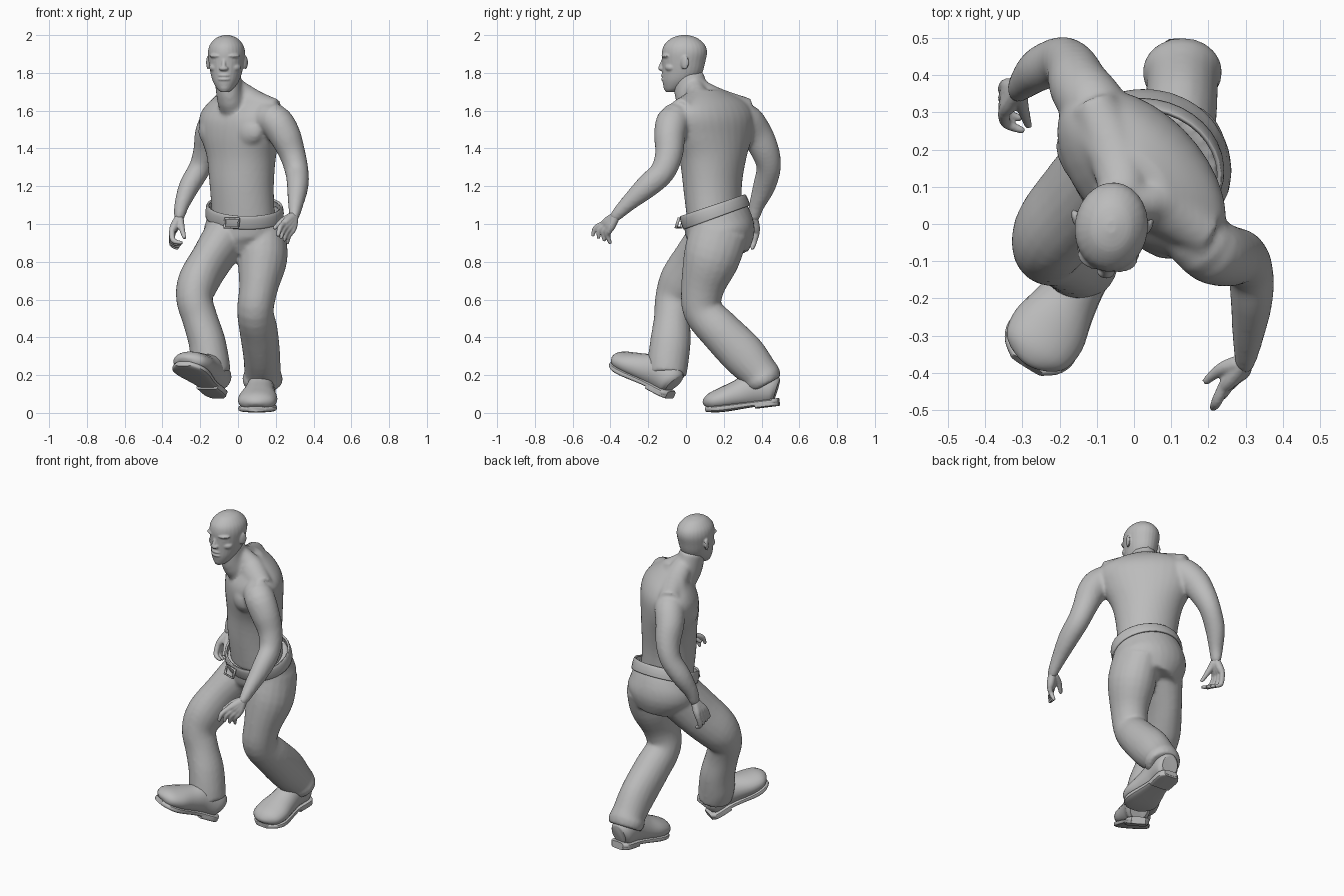
import bpy, bmesh, math
from mathutils import Vector, Matrix

if "Cube" in bpy.data.objects:
    bpy.data.objects.remove(bpy.data.objects["Cube"])

GREY = (0.5, 0.5, 0.5, 1)
mat = bpy.data.materials.new("plain grey")
mat.use_nodes = True
mat.diffuse_color = GREY
mat.node_tree.nodes["Principled BSDF"].inputs["Base Color"].default_value = GREY


def spline(rows, steps):
    """Catmull-Rom through rows of equal length."""
    out = []
    rows = [Vector(r) for r in rows]
    for i in range(len(rows) - 1):
        a, b, c, d = rows[max(i - 1, 0)], rows[i], rows[i + 1], rows[min(i + 2, len(rows) - 1)]
        for s in range(steps):
            t = s / steps
            out.append(b + (c - a) * (t / 2) + (a * 2 - b * 5 + c * 4 - d) * (t * t / 2)
                       + (b * 3 - a - c * 3 + d) * (t ** 3 / 2))
    return out + [rows[-1]]


def loft(bm, rows, segs=20, steps=4, level=False, caps=True, power=1.0, floor=None):
    """Skin oval rings: x, y, z, half width, half depth, optional yaw in degrees."""
    rows = spline([tuple(r) + (0,) * (6 - len(r)) for r in rows], steps)
    pts = [Vector(r[:3]) for r in rows]
    rings = []
    for i, r in enumerate(rows):
        t = Vector((0, 0, 1)) if level else (pts[min(i + 1, len(pts) - 1)] - pts[max(i - 1, 0)]).normalized()
        yaw = math.radians(r[5])
        u = Vector((math.cos(yaw), math.sin(yaw), 0))
        u = (u - t * u.dot(t)).normalized()
        v = t.cross(u)
        ring = []
        for k in range(segs):
            c, s = math.cos(math.tau * k / segs), math.sin(math.tau * k / segs)
            c, s = math.copysign(abs(c) ** power, c), math.copysign(abs(s) ** power, s)
            p = pts[i] + u * (c * r[3]) + v * (s * r[4])
            if floor is not None:
                p.z = max(p.z, floor)
            ring.append(bm.verts.new(p))
        rings.append(ring)
    for lo, hi in zip(rings, rings[1:]):
        for k in range(segs):
            n = (k + 1) % segs
            bm.faces.new((lo[k], lo[n], hi[n], hi[k]))
    if caps:
        bm.faces.new(rings[0])
        bm.faces.new(rings[-1])


def blob(bm, loc, size, yaw=0):
    m = Matrix.Translation(loc) @ Matrix.Rotation(math.radians(yaw), 4, 'Z') @ Matrix.Diagonal((*size, 1))
    bmesh.ops.create_uvsphere(bm, u_segments=16, v_segments=10, radius=1, matrix=m)


def finish(bm, name, voxel=0, smooth=0, matrix=Matrix()):
    bmesh.ops.recalc_face_normals(bm, faces=bm.faces)
    me = bpy.data.meshes.new(name)
    bm.to_mesh(me)
    bm.free()
    me.materials.append(mat)
    ob = bpy.data.objects.new(name, me)
    ob.matrix_world = matrix
    bpy.context.collection.objects.link(ob)
    bpy.ops.object.select_all(action='DESELECT')
    bpy.context.view_layer.objects.active = ob
    ob.select_set(True)
    bpy.ops.object.shade_smooth_by_angle(angle=math.radians(40))
    if voxel:
        mod = ob.modifiers.new("fuse", 'REMESH')
        mod.mode, mod.voxel_size, mod.use_smooth_shade = 'VOXEL', voxel, True
        sm = ob.modifiers.new("soften", 'SMOOTH')
        sm.factor, sm.iterations = 0.5, smooth
    return ob


# Torso, turned towards its right, with neck, neck muscles and chest
bm = bmesh.new()
loft(bm, [(.03, .15, 1.02, .17, .14, -20), (.02, .14, 1.2, .175, .15, -28),
          (.018, .142, 1.35, .2, .158, -42), (.015, .14, 1.46, .25, .164, -45),
          (.02, .138, 1.55, .278, .16, -45), (.025, .14, 1.61, .265, .135, -45),
          (.02, .14, 1.66, .2, .1, -45), (0, .115, 1.71, .1, .065, -40)], segs=32, level=True)
loft(bm, [(.01, .12, 1.58, .1, .1), (-.04, .04, 1.67, .073, .095), (-.055, .012, 1.79, .07, .082)])
front, side = Vector((-.71, -.71, 0)), Vector((.71, -.71, 0))
for s, shoulder in ((-1, (-.11, .325, 1.605)), (1, (.195, -.03, 1.6))):
    mid = Vector((.02, .135, 1.49)) + side * (s * .105)
    blob(bm, mid + front * .08, (.125, .066, .09), -45)          # chest muscle
    loft(bm, [(-.03, .045, 1.74, .05, .045), (*Vector((-.01, .09, 1.68)).lerp(Vector(shoulder), .3), .075, .065),
              (*shoulder, .062, .062)])                          # neck muscle
# Arms
loft(bm, [(.11, .03, 1.55, .08, .08), (.19, -.06, 1.55, .088, .09), (.245, -.085, 1.475, .085, .084),
          (.288, -.09, 1.37, .07, .074), (.312, -.125, 1.275, .062, .067), (.316, -.205, 1.2, .057, .063),
          (.306, -.305, 1.11, .042, .044), (.298, -.37, 1.045, .028, .032), (.29, -.385, 1.03, .02, .024)])
loft(bm, [(-.05, .22, 1.55, .08, .08), (-.1, .305, 1.555, .088, .09), (-.145, .367, 1.485, .082, .086),
          (-.167, .417, 1.39, .07, .076), (-.2, .438, 1.3, .06, .065), (-.258, .414, 1.2, .055, .06),
          (-.298, .375, 1.1, .04, .042), (-.312, .358, 1.035, .028, .032), (-.316, .355, 1.02, .02, .024)])
finish(bm, "torso_and_arms", .011, 6)


# Hands: a palm fanned from wrist to knuckles, four fingers and a thumb
def hand(name, wrist, index, little, curl, tip_index, tip_little, thumb):
    bm = bmesh.new()
    wrist, index, little, curl, ti, tl = map(Vector, (wrist, index, little, curl, tip_index, tip_little))
    for k in range(4):
        base, tip = index.lerp(little, k / 3), ti.lerp(tl, k / 3)
        heel = wrist.lerp(base, -.15)
        loft(bm, [(*heel, .023, .024), (*wrist.lerp(base, .65), .023, .023), (*base, .0165, .0165)], segs=10)
        joint = base.lerp(tip, .5) + curl
        loft(bm, [(*base, .0165, .0165), (*joint, .0145, .0145), (*tip, .009, .009)], segs=10)
    joints = [wrist.lerp(Vector(thumb[0]), .3), Vector(thumb[0]), Vector(thumb[1])]
    loft(bm, [(*p, r, r) for p, r in zip(joints, (.024, .018, .01))], segs=10)
    finish(bm, name, .005, 3)


hand("left_hand", (.298, -.37, 1.045), (.24, -.44, 1.0), (.29, -.405, .965), (-.005, -.012, .01),
     (.212, -.495, .935), (.26, -.4, .895), ((.235, -.39, 1.015), (.19, -.425, .975)))
hand("right_hand", (-.312, .358, 1.035), (-.35, .30, .965), (-.345, .375, .955), (-.02, -.005, -.02),
     (-.295, .25, .9), (-.315, .35, .87), ((-.3, .315, .985), (-.283, .262, .925)))

# Head with brow, eyes, nose, lips and ears
bm = bmesh.new()
loft(bm, [(0, -.082, 1.698, .02, .026), (0, -.066, 1.715, .042, .05), (0, -.038, 1.755, .068, .087),
          (0, -.02, 1.80, .083, .106), (0, -.012, 1.86, .094, .115), (0, -.008, 1.91, .098, .12),
          (0, -.008, 1.95, .087, .107), (0, -.008, 1.985, .055, .067), (0, -.008, 2.0, .014, .018)],
     segs=28, level=True)
blob(bm, (0, -.128, 1.823), (.026, .02, .013))                   # nose tip
loft(bm, [(0, -.113, 1.88, .012, .012), (0, -.127, 1.845, .012, .014), (0, -.134, 1.826, .014, .014)], segs=10)
for z in (1.766, 1.787):
    blob(bm, (0, -.108, z), (.036, .026, .01))                   # lips
blob(bm, (0, -.094, 1.724), (.03, .026, .022))                   # chin
for s in (-1, 1):
    blob(bm, (s * .043, -.1, 1.89), (.04, .024, .012), s * 22)    # brow
    blob(bm, (s * .041, -.095, 1.862), (.02, .018, .009), s * 22)  # eye
    blob(bm, (s * .052, -.078, 1.828), (.035, .027, .022), s * 30)  # cheekbone
    blob(bm, (s * .099, .005, 1.855), (.01, .024, .037), -s * 20)  # ear
finish(bm, "head", .005, 3, Matrix.Translation((-.06, 0, 0)) @ Matrix.Rotation(math.radians(-7), 4, 'Z'))

# Trousers: pelvis and two legs
bm = bmesh.new()
loft(bm, [(.035, .145, 1.075, .19, .168, -20), (.035, .168, 1.01, .206, .18, -18),
          (.035, .185, .94, .215, .18, -5), (.045, .19, .85, .15, .14, 0)], segs=28)
loft(bm, [(.135, .18, .97, .115, .155), (.13, .135, .82, .132, .15), (.108, .088, .66, .103, .115),
          (.092, .09, .54, .097, .105), (.11, .185, .43, .101, .112), (.125, .302, .31, .098, .118),
          (.13, .385, .215, .097, .102), (.13, .405, .185, .108, .102), (.13, .425, .15, .1, .088)])
loft(bm, [(-.05, .17, .95, .125, .145), (-.142, .075, .81, .108, .142), (-.212, -.015, .69, .108, .13),
          (-.23, -.06, .6, .097, .105), (-.202, -.073, .5, .094, .097), (-.165, -.082, .38, .098, .107),
          (-.147, -.095, .27, .102, .108), (-.13, -.1, .2, .094, .102)])
finish(bm, "trousers", .011, 5)

# Belt band and buckle
bm = bmesh.new()
loft(bm, [(.035, .163, 1.035, .203, .178, -20), (.035, .154, 1.06, .204, .18, -20),
          (.035, .146, 1.085, .201, .178, -20), (.035, .142, 1.097, .196, .173, -20)],
     segs=36, steps=3, caps=False)
belt = finish(bm, "belt")
mod = belt.modifiers.new("thickness", 'SOLIDIFY')
mod.thickness, mod.offset = .012, 0
bm = bmesh.new()
tilt = Matrix.Rotation(math.radians(-20), 4, 'Z') @ Matrix.Rotation(math.radians(72), 4, 'X')
bmesh.ops.create_grid(bm, x_segments=1, y_segments=1, size=1, matrix=Matrix.Diagonal((.042, .029, 1, 1)))
inner = bm.faces[:]
bmesh.ops.inset_region(bm, faces=inner, thickness=.009, use_boundary=True)
bmesh.ops.delete(bm, geom=inner, context='FACES')
buckle = finish(bm, "belt_buckle", matrix=Matrix.Translation((-.033, -.032, 1.005)) @ tilt)
mod = buckle.modifiers.new("thickness", 'SOLIDIFY')
mod.thickness, mod.offset = .014, 0


# Shoes: rounded upper, flat sole and heel block
def shoe(name, heel, pitch, yaw):
    m = (Matrix.Translation(heel) @ Matrix.Rotation(math.radians(yaw), 4, 'Z')
         @ Matrix.Rotation(math.radians(pitch), 4, 'X'))
    bm = bmesh.new()
    loft(bm, [(0, .0, .08, .05, .06), (0, -.03, .09, .07, .085), (0, -.12, .1, .073, .09),
              (0, -.2, .082, .086, .078), (0, -.28, .068, .104, .066), (0, -.345, .06, .095, .052),
              (0, -.378, .052, .06, .034), (0, -.389, .045, .02, .012)], floor=.025)
    finish(bm, name + "_upper", matrix=m)
    bm = bmesh.new()
    loft(bm, [(0, .004, .022, .042, .016), (0, -.03, .022, .068, .016), (0, -.14, .022, .068, .016),
              (0, -.28, .02, .102, .02), (0, -.345, .022, .092, .018), (0, -.385, .026, .05, .014)], power=.6)
    loft(bm, [(0, .003, .012, .042, .016), (0, -.03, .012, .067, .016), (0, -.12, .012, .066, .016)], power=.4)
    finish(bm, name + "_sole", matrix=m)


shoe("left_shoe", (.135, .49, .041), 7, -6)
shoe("right_shoe", (-.107, -.09, .08), -24, -32)
